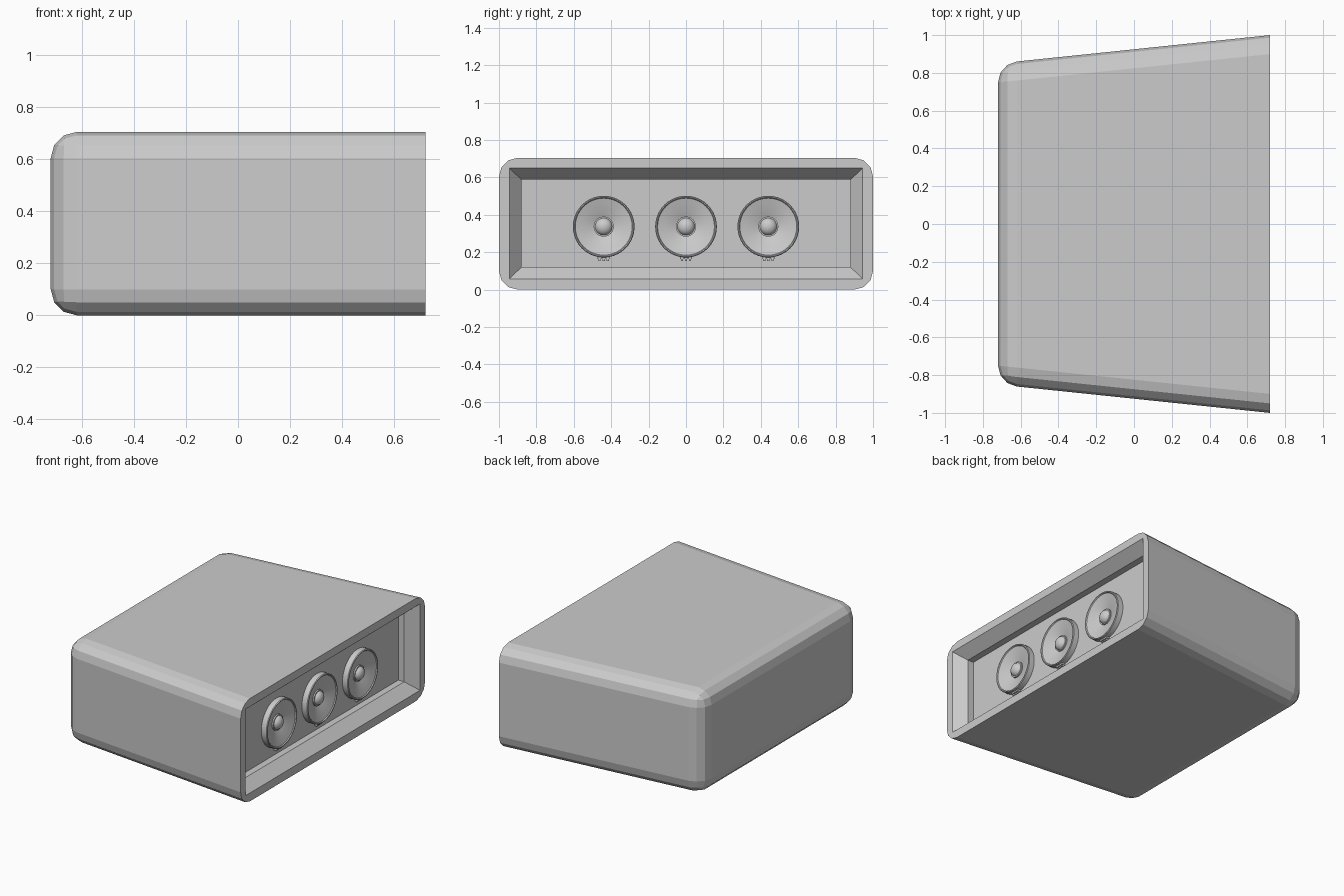
import bpy, bmesh, math

if "Cube" in bpy.data.objects:
    bpy.data.objects.remove(bpy.data.objects["Cube"])


def add_mesh(name, bm):
    bmesh.ops.recalc_face_normals(bm, faces=bm.faces[:])
    me = bpy.data.meshes.new(name)
    bm.to_mesh(me)
    bm.free()
    ob = bpy.data.objects.new(name, me)
    bpy.context.collection.objects.link(ob)
    return ob


def loft(sections):
    """Closed solid through rectangles given as (x, half_width, z_low, z_high)."""
    bm = bmesh.new()
    loops = [[bm.verts.new((x, y, z)) for y, z in ((-w, lo), (w, lo), (w, hi), (-w, hi))]
             for x, w, lo, hi in sections]
    bm.faces.new(loops[0])
    bm.faces.new(loops[-1])
    for a, b in zip(loops, loops[1:]):
        for i in range(4):
            j = (i + 1) % 4
            bm.faces.new((a[i], a[j], b[j], b[i]))
    bmesh.ops.recalc_face_normals(bm, faces=bm.faces[:])
    return bm


def box(name, x0, x1, y, half_w, z0, z1):
    ob = add_mesh(name, loft([(x0, half_w, z0, z1), (x1, half_w, z0, z1)]))
    ob.location.y = y
    return ob


def lathe(name, profile, y, z, steps=40):
    """Spin (radius, x) points around an axis along x."""
    bm = bmesh.new()
    verts = [bm.verts.new((x, r, 0)) for r, x in profile]
    edges = [bm.edges.new(p) for p in zip(verts, verts[1:])]
    bmesh.ops.spin(bm, geom=verts + edges, cent=(0, 0, 0), axis=(1, 0, 0),
                   angle=2 * math.pi, steps=steps, use_duplicate=False)
    bmesh.ops.remove_doubles(bm, verts=bm.verts[:], dist=1e-5)
    ob = add_mesh(name, bm)
    ob.location = (0, y, z)
    bpy.ops.object.select_all(action='DESELECT')
    bpy.context.view_layer.objects.active = ob
    ob.select_set(True)
    bpy.ops.object.shade_smooth_by_angle(angle=math.radians(35))
    return ob


FRONT, PANEL = 0.72, 0.60

# Tapered cabinet, every edge rounded except the open face
bm = loft([(-FRONT, 0.85, 0, 0.705), (FRONT, 1.0, 0, 0.705)])
soft = [e for e in bm.edges if min(v.co.x for v in e.verts) < 0]
bmesh.ops.bevel(bm, geom=soft, offset=0.1, offset_type='OFFSET', segments=3,
                profile=0.5, affect='EDGES', clamp_overlap=True)
cabinet = add_mesh("cabinet", bm)

# Recess with sloped lips
cutter = add_mesh("recess_cutter", loft([
    (PANEL - 0.02, 0.88, 0.12, 0.588), (0.645, 0.88, 0.12, 0.588),
    (FRONT, 0.945, 0.057, 0.65), (FRONT + 0.05, 0.945, 0.057, 0.65)]))
cutter.hide_render = True
cutter.hide_set(True)
cut = cabinet.modifiers.new("recess", 'BOOLEAN')
cut.operation = 'DIFFERENCE'
cut.solver = 'EXACT'
cut.object = cutter

# Mounting panel inside the recess
box("baffle_panel", PANEL - 0.02, PANEL, 0, 0.88, 0.12, 0.588)

# Three speaker drivers with terminals
driver = [(0.165, PANEL), (0.165, 0.638), (0.161, 0.643), (0.156, 0.642),
          (0.152, 0.636), (0.12, 0.627), (0.085, 0.616), (0.054, 0.604)]
dome = [(0.054, 0.602), (0.054, 0.613), (0.046, 0.613)] + [
    (0.046 * math.cos(a), 0.608 + 0.034 * math.sin(a))
    for a in (math.radians(15 * i) for i in range(1, 7))]
for i, y in enumerate((-0.44, 0.0, 0.44), 1):
    lathe(f"driver_{i}", driver, y, 0.337)
    lathe(f"dust_cap_{i}", dome, y, 0.337, 24)
    box(f"terminal_block_{i}", PANEL, 0.625, y, 0.032, 0.163, 0.18)
    for k, dy in enumerate((-0.022, 0, 0.022), 1):
        box(f"terminal_pin_{i}_{k}", PANEL, 0.618, y + dy, 0.006, 0.153, 0.165)
